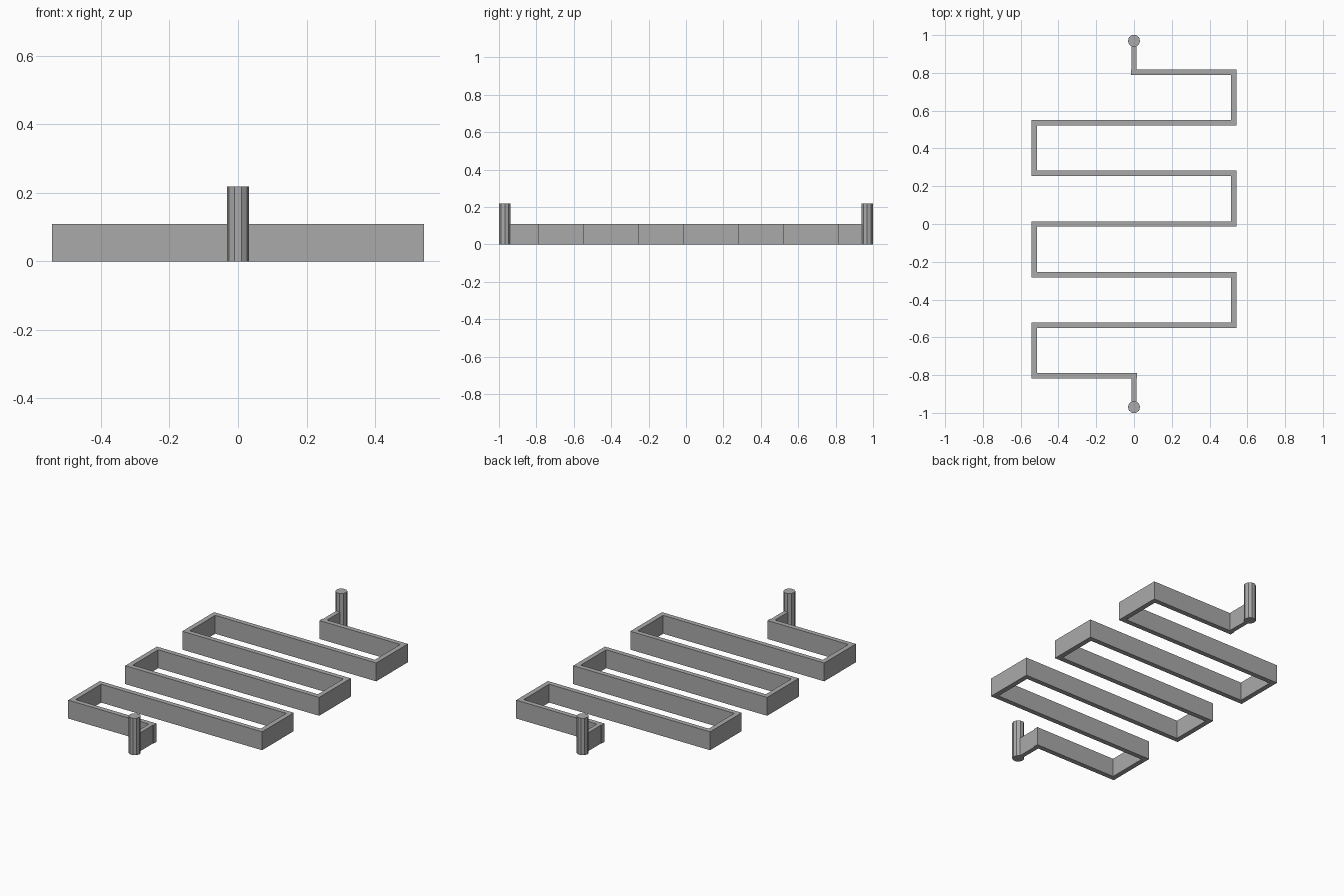
import bpy
import bmesh
from mathutils import Vector

cube = bpy.data.objects.get("Cube")
if cube:
    bpy.data.objects.remove(cube, do_unlink=True)

WALL = 0.029        # channel width
HEIGHT = 0.109      # channel height
PITCH = 0.2675      # spacing between runs
REACH = 0.5285      # centre line of the turns
PORT_Y, PORT_R, PORT_H = 0.969, 0.0325, 0.219

grey = bpy.data.materials.new("plain_grey")
grey.use_nodes = True
grey.diffuse_color = (0.4, 0.4, 0.4, 1)
grey.node_tree.nodes["Principled BSDF"].inputs["Base Color"].default_value = (0.4, 0.4, 0.4, 1)


def finish(name, bm):
    bmesh.ops.recalc_face_normals(bm, faces=bm.faces)
    mesh = bpy.data.meshes.new(name)
    bm.to_mesh(mesh)
    bm.free()
    mesh.materials.append(grey)
    obj = bpy.data.objects.new(name, mesh)
    bpy.context.collection.objects.link(obj)
    return obj


def ribbon(name, path, width, height):
    """Sweep a rectangle along a flat path with mitred corners."""
    bm = bmesh.new()
    rings = []
    for i, p in enumerate(path):
        a = (p - path[i - 1]).normalized() if i else None
        b = (path[i + 1] - p).normalized() if i < len(path) - 1 else None
        a, b = a or b, b or a
        na, nb = Vector((-a.y, a.x)), Vector((-b.y, b.x))
        side = (na + nb) / (1 + na.dot(nb)) * width / 2
        corners = [(p + side, 0), (p - side, 0), (p - side, height), (p + side, height)]
        rings.append([bm.verts.new((c.x, c.y, z)) for c, z in corners])
    for r, s in zip(rings, rings[1:]):
        for k in range(4):
            j = (k + 1) % 4
            bm.faces.new((r[k], r[j], s[j], s[k]))
    bm.faces.new(rings[0])
    bm.faces.new(rings[-1])
    return finish(name, bm)


# Serpentine channel: seven runs, alternating turns
path = [Vector((-0.017, 3 * PITCH))]
for i in range(6):
    x = REACH if i % 2 == 0 else -REACH
    path += [Vector((x, (3 - i) * PITCH)), Vector((x, (2 - i) * PITCH))]
path.append(Vector((0.017, -3 * PITCH)))
ribbon("serpentine_channel", path, WALL, HEIGHT)

# Stem and round port at each end
for label, s in (("back", 1), ("front", -1)):
    start = 3 * PITCH + WALL / 2
    ribbon(label + "_stem", [Vector((0, s * start)), Vector((0, s * (PORT_Y - 0.02))) ],
           0.026, HEIGHT)
    bm = bmesh.new()
    bmesh.ops.create_cone(bm, cap_ends=True, segments=10, radius1=PORT_R, radius2=PORT_R,
                          depth=PORT_H)
    # Corners point sideways, flats face front and back
    xs = max(v.co.x for v in bm.verts)
    if xs < PORT_R * 0.99:
        for v in bm.verts:
            v.co.x, v.co.y = v.co.y, -v.co.x
    bmesh.ops.translate(bm, verts=bm.verts, vec=(0, s * PORT_Y, PORT_H / 2))
    finish(label + "_port", bm)
